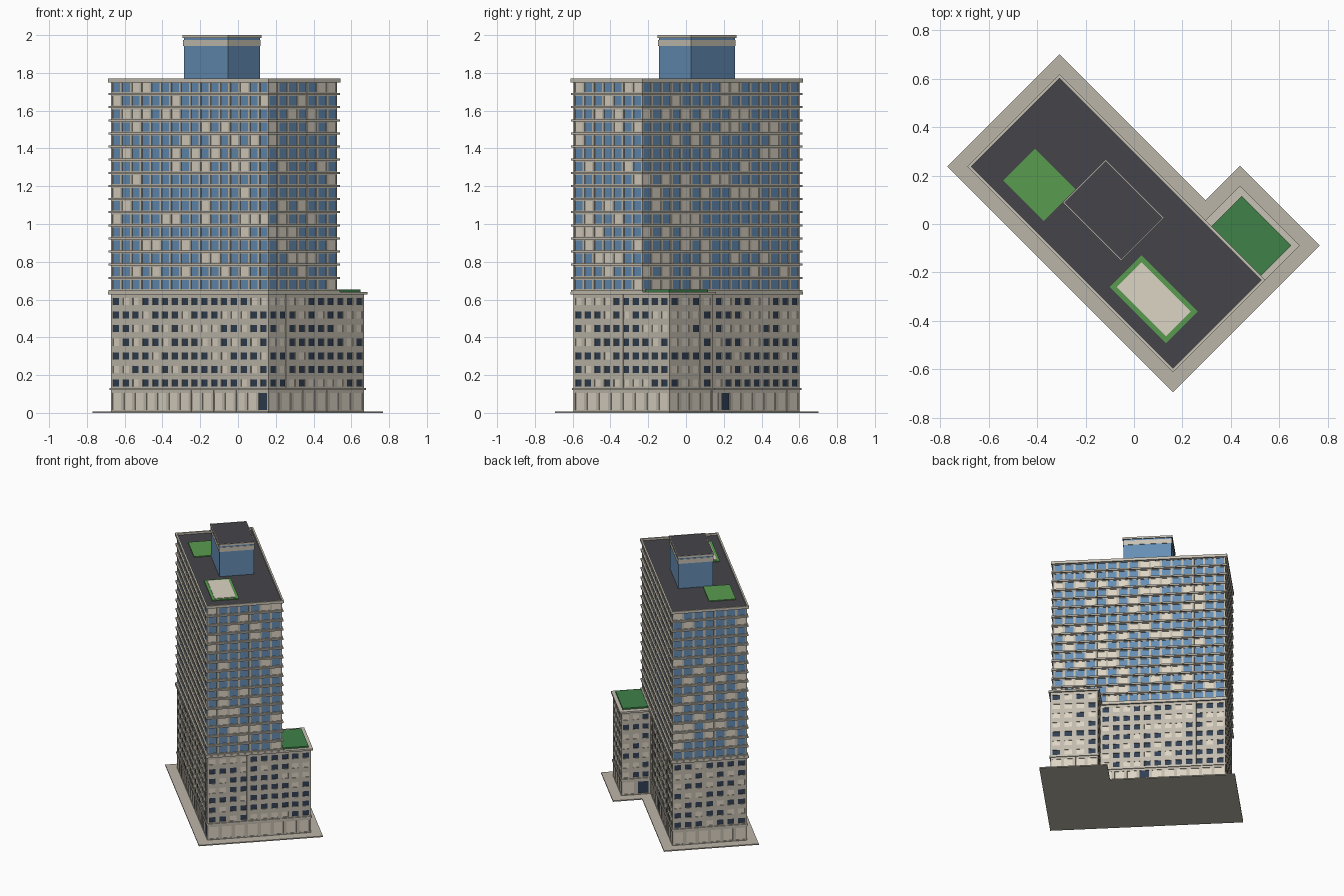
import bpy, bmesh, math, random
from mathutils import Vector

if "Cube" in bpy.data.objects:
    bpy.data.objects.remove(bpy.data.objects["Cube"])

random.seed(7)
# Plan outlines in the building's own axes (whole model is turned -45 degrees)
U0, U1, UW = -0.643, 0.535, 0.21
V0, V1, VW = -0.307, 0.208, 0.41
PODIUM = [(U0, V0), (U1, V0), (U1, VW), (UW, VW), (UW, V1), (U0, V1)]
TOWER = [(U0, V0), (U1, V0), (U1, V1), (U0, V1)]


def mat(name, rgb):
    m = bpy.data.materials.new(name)
    m.diffuse_color = (*rgb, 1)
    m.use_nodes = True
    m.node_tree.nodes["Principled BSDF"].inputs["Base Color"].default_value = m.diffuse_color
    return m


STONE = mat("stone", (0.54, 0.50, 0.42))
TRIM = mat("trim", (0.58, 0.54, 0.46))
PAVE = mat("paving", (0.50, 0.46, 0.39))
CREAM = mat("blinds", (0.72, 0.66, 0.55))
BLUE = mat("blue_glass", (0.13, 0.27, 0.46))
DARK = mat("dark_glass", (0.03, 0.05, 0.085))
ROOF = mat("roof_felt", (0.06, 0.06, 0.068))
GRASS = mat("grass", (0.10, 0.33, 0.08))
HEDGE = mat("dark_grass", (0.05, 0.22, 0.065))


def finish(name, bm, material):
    bmesh.ops.recalc_face_normals(bm, faces=bm.faces[:])
    me = bpy.data.meshes.new(name)
    bm.to_mesh(me)
    bm.free()
    me.materials.append(material)
    ob = bpy.data.objects.new(name, me)
    ob.rotation_euler.z = -math.pi / 4
    bpy.context.collection.objects.link(ob)
    return ob


def prism(bm, loop, z0, z1):
    lo = [bm.verts.new((x, y, z0)) for x, y in loop]
    hi = [bm.verts.new((x, y, z1)) for x, y in loop]
    bm.faces.new(lo[::-1])
    bm.faces.new(hi)
    for i in range(len(loop)):
        j = (i + 1) % len(loop)
        bm.faces.new((lo[i], lo[j], hi[j], hi[i]))


def rect(u0, u1, v0, v1):
    return [(u0, v0), (u1, v0), (u1, v1), (u0, v1)]


def edges(loop):
    """start, direction, outward normal, length of every wall"""
    out = []
    for i, p in enumerate(loop):
        p, q = Vector(p), Vector(loop[(i + 1) % len(loop)])
        d = (q - p).normalized()
        out.append((p, d, Vector((d.y, -d.x)), (q - p).length))
    return out


def offset(loop, o):
    es = edges(loop)
    return [tuple(e[0] + (e[2] + es[i - 1][2]) * o) for i, e in enumerate(es)]


def wall_box(bm, e, s0, s1, z0, z1, o0, o1):
    p, d, n, _ = e
    prism(bm, [tuple(p + d * s + n * o) for s, o in
               ((s0, o1), (s1, o1), (s1, o0), (s0, o0))], z0, z1)


def slab(name, loop, z0, z1, material):
    bm = bmesh.new()
    prism(bm, loop, z0, z1)
    return finish(name, bm, material)


def rim(name, loop, z0, z1, o0, o1, material):
    bm = bmesh.new()
    for e in edges(loop):
        wall_box(bm, e, -o1, e[3] + o1, z0, z1, o0, o1)
    finish(name, bm, material)


def facade(name, loop, z0, z1, rows, pitch, width, panes, pick, wall=STONE):
    """Recessed panes in a grid of piers and spandrels; rows = [(bottom, top)]"""
    frame = bmesh.new()
    glass = {k: bmesh.new() for k in panes}
    prism(frame, offset(loop, -0.009), z0, z1)
    for w, e in enumerate(edges(loop)):
        n = round(e[3] / pitch)
        step = e[3] / n
        half = step * width / 2
        for c in range(n + 1):
            a = 0 if c == 0 else (c - 0.5) * step + half
            b = e[3] if c == n else (c + 0.5) * step - half
            wall_box(frame, e, a, b, z0, z1, -0.009, 0)
        levels = [z0] + [z for r in rows for z in r] + [z1]
        for a, b in zip(levels[::2], levels[1::2]):
            wall_box(frame, e, 0, e[3], a, b, -0.009, -0.0005)
        for a, b in rows:
            for c in range(n):
                m = (c + 0.5) * step
                wall_box(glass[pick(w, c)], e, m - half, m + half, a, b, -0.009, -0.005)
    finish(name + "_walls", frame, wall)
    for k, bm in glass.items():
        finish(name + "_" + k, bm, panes[k])


# Pavement
slab("pavement", offset(PODIUM, 0.07), 0, 0.008, PAVE)

# Street level bays with three doors: (wall, bay)
DOORS = {(0, 13), (3, 1), (4, 3)}
facade("street_level", PODIUM, 0.008, 0.125, [(0.015, 0.104)], 0.085, 0.74,
       {"bays": CREAM, "doors": DARK},
       lambda w, c: "doors" if (w, c) in DOORS else "bays")
slab("street_cornice", offset(PODIUM, 0.006), 0.12, 0.131, TRIM)

# Podium floors with punched windows
rows = [(0.139 + 0.072 * i, 0.177 + 0.072 * i) for i in range(7)]
facade("podium", PODIUM, 0.131, 0.63, rows, 0.0737, 0.62,
       {"windows": DARK, "blinds": CREAM},
       lambda w, c: "windows" if random.random() < 0.62 else "blinds")
slab("podium_cornice", offset(PODIUM, 0.012), 0.628, 0.641, TRIM)

# Glazed tower floors
H = 0.0695
rows = [(0.655 + H * i, 0.704 + H * i) for i in range(16)]
facade("tower", TOWER, 0.641, 1.752, rows, 0.0737, 0.80,
       {"windows": BLUE, "blinds": CREAM},
       lambda w, c: "windows" if random.random() < 0.76 else "blinds")
bm = bmesh.new()
for i in range(16):
    prism(bm, offset(TOWER, 0.01), 0.64 + H * i, 0.651 + H * i)
finish("floor_bands", bm, TRIM)

# Tower roof, parapet and gardens
slab("tower_roof", TOWER, 1.75, 1.756, ROOF)
rim("parapet", TOWER, 1.75, 1.77, 0, 0.012, TRIM)
slab("roof_lawn", rect(-0.509, -0.272, -0.255, -0.07), 1.754, 1.762, GRASS)
slab("terrace_lawn", rect(0.113, 0.442, -0.255, -0.07), 1.754, 1.762, GRASS)
slab("terrace_paving", rect(0.133, 0.422, -0.235, -0.09), 1.756, 1.765, CREAM)

# Wing roof garden
slab("wing_garden", rect(0.233, 0.522, 0.22, 0.396), 0.638, 0.652, HEDGE)

# Rooftop plant room
PLANT = rect(-0.265, 0.064, -0.139, 0.1)
slab("plant_room", PLANT, 1.75, 1.988, BLUE)
slab("plant_room_band", offset(PLANT, 0.003), 1.942, 1.975, TRIM)
slab("plant_room_roof", offset(PLANT, 0.005), 1.986, 1.998, ROOF)
rim("plant_room_rim", PLANT, 1.986, 2.0, 0.002, 0.006, TRIM)
